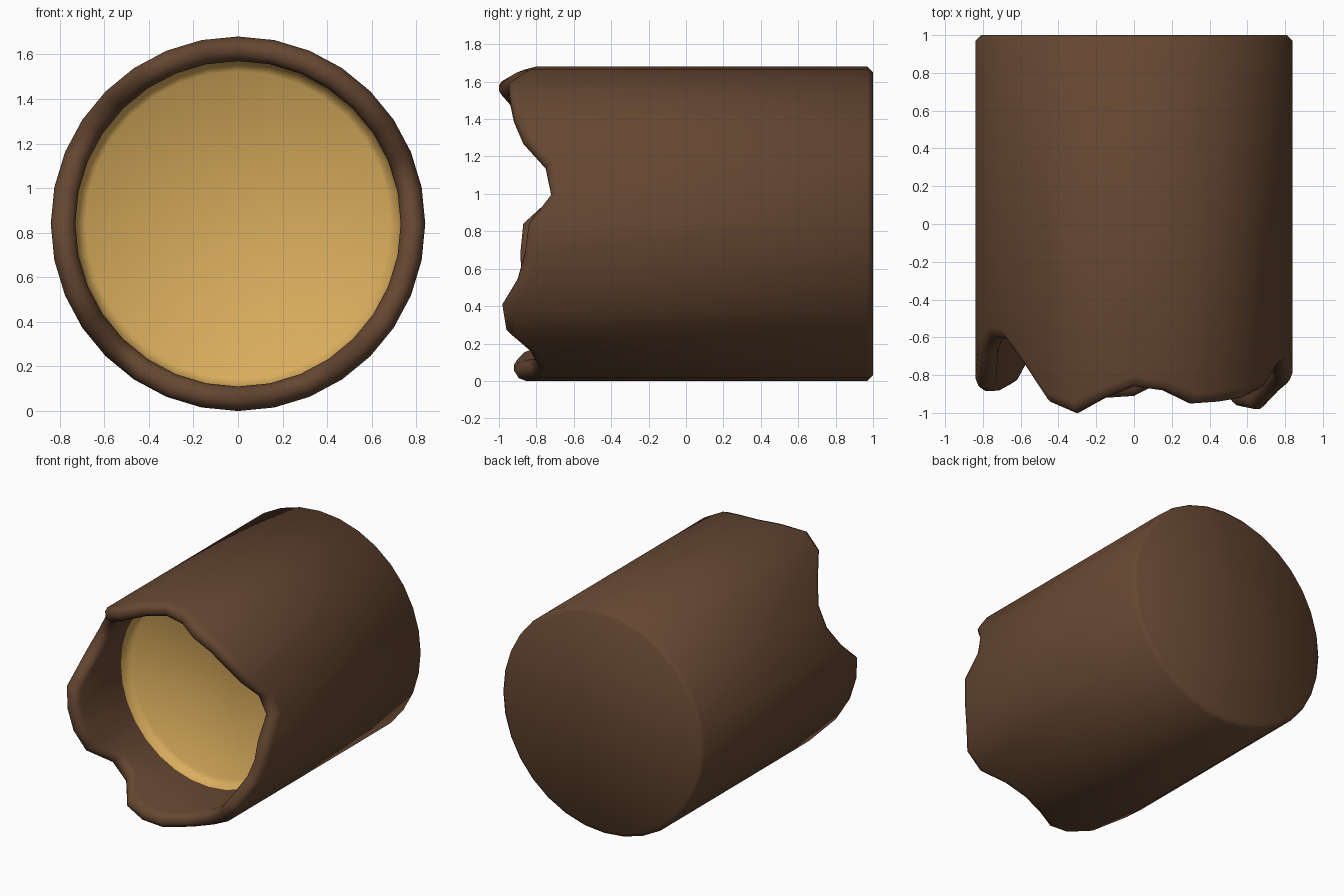
import bpy, bmesh, math

if "Cube" in bpy.data.objects:
    bpy.data.objects.remove(bpy.data.objects["Cube"])

N = 32            # sides of the log
R, RI = 0.84, 0.73


def material(name, col):
    m = bpy.data.materials.new(name)
    m.diffuse_color = (*col, 1)
    m.use_nodes = True
    m.node_tree.nodes["Principled BSDF"].inputs["Base Color"].default_value = m.diffuse_color
    return m


bark = material("brown bark", (0.13, 0.062, 0.031))
wood = material("pale heartwood", (0.70, 0.42, 0.11))

# ragged front edge: y of the rim, clockwise from the top as seen from the front
rim = [-.86, -.88, -.95, -.94, -.92, -.87, -.75, -.72,
       -.84, -.86, -.90, -.98, -.96, -.84, -.80, -.83,
       -.91, -.92, -.88, -.69, -.67, -.84, -.88, -.885,
       -.87, -.70, -.60, -.61, -.75, -.94, -1.0, -.92]


def ring(bm, r, ys):
    out = []
    for i in range(N):
        a = 2 * math.pi * i / N
        out.append(bm.verts.new((r * math.sin(a), ys[i], R + r * math.cos(a))))
    return out


def skin(bm, rings):
    for a, b in zip(rings, rings[1:]):
        for i in range(N):
            j = (i + 1) % N
            bm.faces.new((a[i], a[j], b[j], b[i]))


def finish(bm, name, mat):
    me = bpy.data.meshes.new(name)
    bm.to_mesh(me)
    bm.free()
    ob = bpy.data.objects.new(name, me)
    bpy.context.collection.objects.link(ob)
    me.materials.append(mat)
    bpy.ops.object.select_all(action='DESELECT')
    ob.select_set(True)
    bpy.context.view_layer.objects.active = ob
    bpy.ops.object.shade_smooth_by_angle(angle=math.radians(60))
    return ob


def const(y):
    return [y] * N


# bark shell: closed back, outer wall, rounded ragged lip, inner wall
bm = bmesh.new()
back = ring(bm, R - 0.03, const(1.0))
rings = [back, ring(bm, R, const(0.97))]
for r, d in ((R, .055), (R - .015, .016), (R - .04, 0), (RI + .04, 0), (RI + .013, .016), (RI, .05)):
    rings.append(ring(bm, r, [y + d for y in rim]))
rings.append(ring(bm, RI, const(-0.35)))
skin(bm, rings)
bm.faces.new(back)
bmesh.ops.recalc_face_normals(bm, faces=bm.faces)
# open shell: make sure the back cap faces outwards
bm.faces.ensure_lookup_table()
if bm.faces[-1].normal.y < 0:
    bmesh.ops.reverse_faces(bm, faces=bm.faces)
finish(bm, "bark_shell", bark)

# heartwood plug: shallow dish inside the hollow
bm = bmesh.new()
rings = [ring(bm, RI, const(-0.35)), ring(bm, RI - .012, const(-0.31)), ring(bm, RI - .045, const(-0.28))]
skin(bm, rings)
bm.faces.new(rings[-1])
bmesh.ops.recalc_face_normals(bm, faces=bm.faces)
bm.faces.ensure_lookup_table()
if bm.faces[-1].normal.y > 0:
    bmesh.ops.reverse_faces(bm, faces=bm.faces)
finish(bm, "heartwood_plug", wood)
